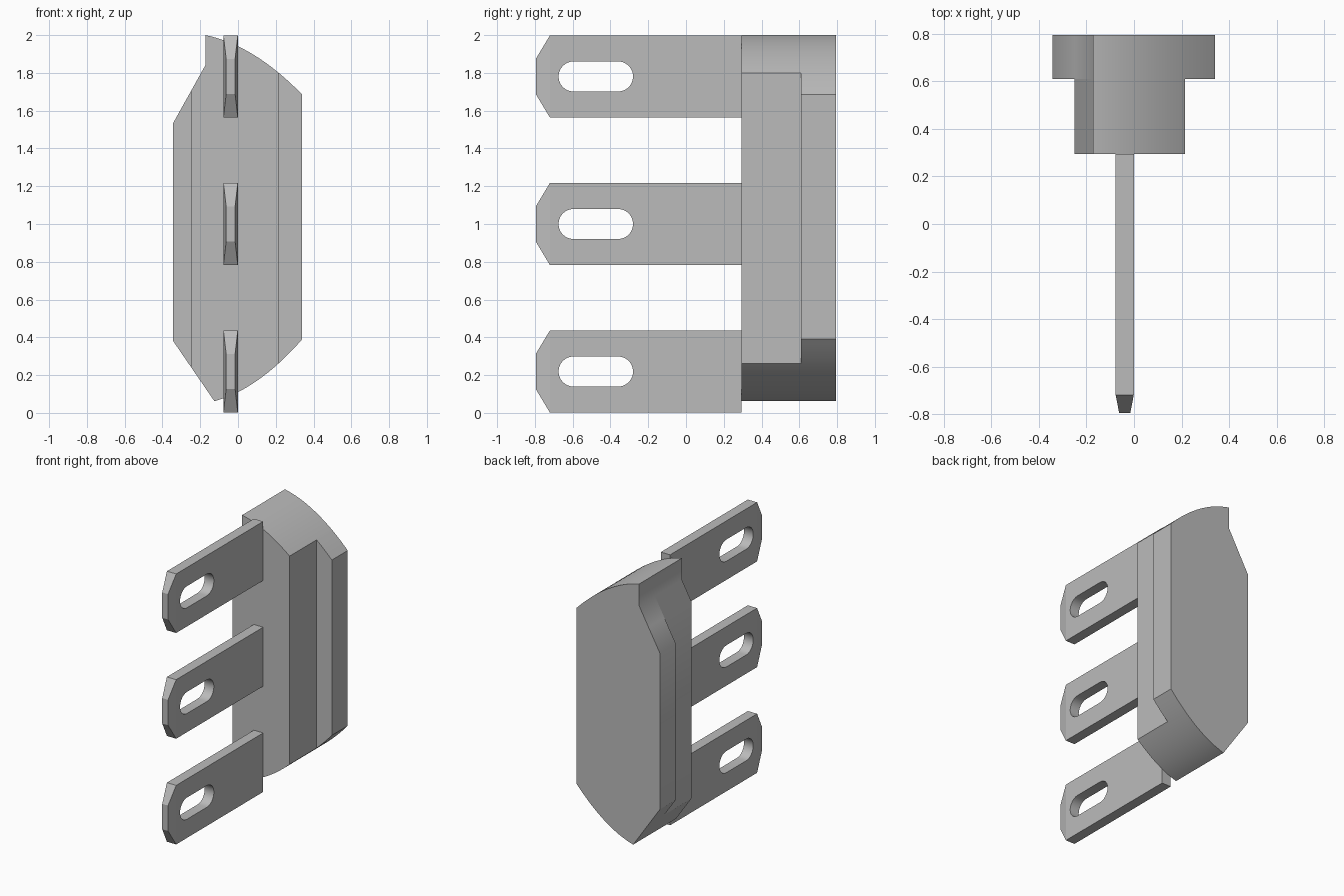
import bpy, bmesh, math
from mathutils import Vector

cube = bpy.data.objects.get("Cube")
if cube:
    bpy.data.objects.remove(cube, do_unlink=True)

grey = bpy.data.materials.new("plain grey")
grey.use_nodes = True
colour = (0.5, 0.5, 0.5, 1)
grey.diffuse_color = colour
grey.node_tree.nodes["Principled BSDF"].inputs["Base Color"].default_value = colour


def finish(bm, name):
    bmesh.ops.recalc_face_normals(bm, faces=bm.faces)
    mesh = bpy.data.meshes.new(name)
    bm.to_mesh(mesh)
    bm.free()
    mesh.materials.append(grey)
    obj = bpy.data.objects.new(name, mesh)
    bpy.context.collection.objects.link(obj)
    bpy.ops.object.select_all(action='DESELECT')
    obj.select_set(True)
    bpy.context.view_layer.objects.active = obj
    bpy.ops.object.shade_smooth_by_angle(angle=math.radians(30))
    return obj


def extrude(bm, faces, offset):
    geom = bmesh.ops.extrude_face_region(bm, geom=faces)["geom"]
    verts = [g for g in geom if isinstance(g, bmesh.types.BMVert)]
    bmesh.ops.translate(bm, verts=verts, vec=offset)
    return [g for g in geom if isinstance(g, bmesh.types.BMFace)]


def bow(a, b, c, steps=16):
    """Shallow curve in x, z from a through b to c."""
    points = []
    for i in range(steps + 1):
        x = a[0] + (c[0] - a[0]) * i / steps
        z = 0
        for p, q, r in ((a, b, c), (b, a, c), (c, a, b)):
            z += p[1] * (x - q[0]) * (x - r[0]) / ((p[0] - q[0]) * (p[0] - r[0]))
        points.append((x, z))
    return points


# Body: wide flange at the back, narrower neck in front
BACK, STEP, FRONT = 0.795, 0.61, 0.295
NECK_LEFT, NECK_RIGHT = 0.215, -0.25
profile = [(-0.343, 0.38), (-0.343, 1.535), (-0.173, 1.84)]
profile += bow((-0.173, 2.0), (0.1, 1.885), (0.34, 1.685))
profile += bow((0.34, 0.39), (0.1, 0.17), (-0.125, 0.062))
bm = bmesh.new()
bm.faces.new([bm.verts.new((x, BACK, z)) for x, z in profile])
for x in (NECK_LEFT, NECK_RIGHT):
    bmesh.ops.bisect_plane(bm, geom=bm.verts[:] + bm.edges[:] + bm.faces[:],
                           plane_co=(x, 0, 0), plane_no=(1, 0, 0))
flange_front = extrude(bm, bm.faces[:], Vector((0, STEP - BACK, 0)))
middle = [f for f in flange_front
          if NECK_RIGHT < f.calc_center_median().x < NECK_LEFT]
extrude(bm, middle, Vector((0, FRONT - STEP, 0)))
finish(bm, "body")

# Slotted terminal blades with tapered tips
TIP, SHOULDER = -0.795, -0.72
HALF, THICK, MID_X = 0.218, 0.076, -0.039
SLOT_R, SLOT_ENDS = 0.08, (-0.595, -0.36)


def blade(name, height):
    bm = bmesh.new()
    outline = [(SHOULDER, -HALF), (FRONT, -HALF), (FRONT, HALF), (SHOULDER, HALF)]
    slot = []
    for centre, start in zip(SLOT_ENDS, (math.pi / 2, -math.pi / 2)):
        for i in range(13):
            t = start + math.pi * i / 12
            slot.append((centre + SLOT_R * math.cos(t), SLOT_R * math.sin(t)))
    edges = []
    for loop in (outline, slot):
        vs = [bm.verts.new((MID_X - THICK / 2, y, height + z)) for y, z in loop]
        edges += [bm.edges.new((v, vs[i - 1])) for i, v in enumerate(vs)]
    bmesh.ops.triangle_fill(bm, edges=edges, use_beauty=True)
    extrude(bm, bm.faces[:], Vector((THICK, 0, 0)))
    # Pull the end face out and shrink it into the tip
    end = [f for f in bm.faces if all(abs(v.co.y - SHOULDER) < 1e-4 for v in f.verts)]
    for f in extrude(bm, end, Vector((0, TIP - SHOULDER, 0))):
        for v in f.verts:
            v.co.x = MID_X + (v.co.x - MID_X) * 0.62
            v.co.z = height + (v.co.z - height) * 0.43
    return finish(bm, name)


for name, height in (("lower_blade", 0.219), ("middle_blade", 1.0), ("upper_blade", 1.781)):
    blade(name, height)
